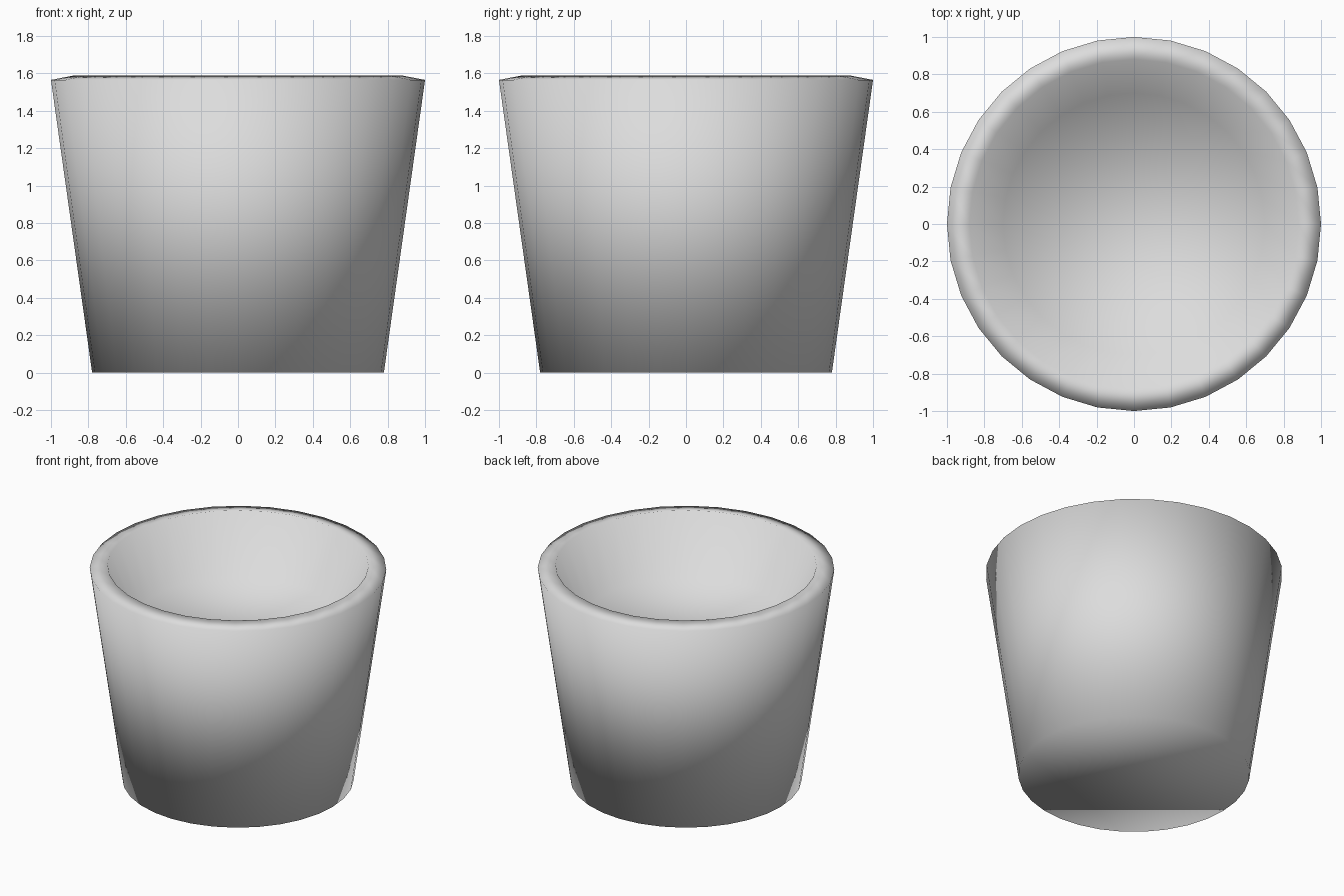
import bpy, bmesh, math

cube = bpy.data.objects.get("Cube")
if cube:
    bpy.data.objects.remove(cube, do_unlink=True)

SIDES = 32
# (radius, height): outer foot, outer lip, inner lip, inner floor
PROFILE = [(0.78, 0.0), (1.0, 1.565), (0.88, 1.588), (0.7, 1.17)]

# Plain light grey material
mat = bpy.data.materials.new("light_grey")
mat.use_nodes = True
colour = (0.72, 0.72, 0.72, 1.0)
mat.diffuse_color = colour
mat.node_tree.nodes["Principled BSDF"].inputs["Base Color"].default_value = colour


def ring(bm, radius, height):
    return [bm.verts.new((radius * math.cos(a), radius * math.sin(a), height))
            for a in (2 * math.pi * i / SIDES for i in range(SIDES))]


# Tapered cup: outer wall, lip and inner wall, closed by two floors
bm = bmesh.new()
rings = [ring(bm, r, z) for r, z in PROFILE]
for low, high in zip(rings, rings[1:]):
    for i in range(SIDES):
        j = (i + 1) % SIDES
        bm.faces.new((low[i], low[j], high[j], high[i]))
bm.faces.new(rings[0][::-1])
bm.faces.new(rings[-1])
bmesh.ops.recalc_face_normals(bm, faces=bm.faces)

# The whole surface is shaded smooth, edges included
for face in bm.faces:
    face.smooth = True

mesh = bpy.data.meshes.new("cup")
bm.to_mesh(mesh)
bm.free()
mesh.materials.append(mat)
bpy.context.collection.objects.link(bpy.data.objects.new("cup", mesh))
